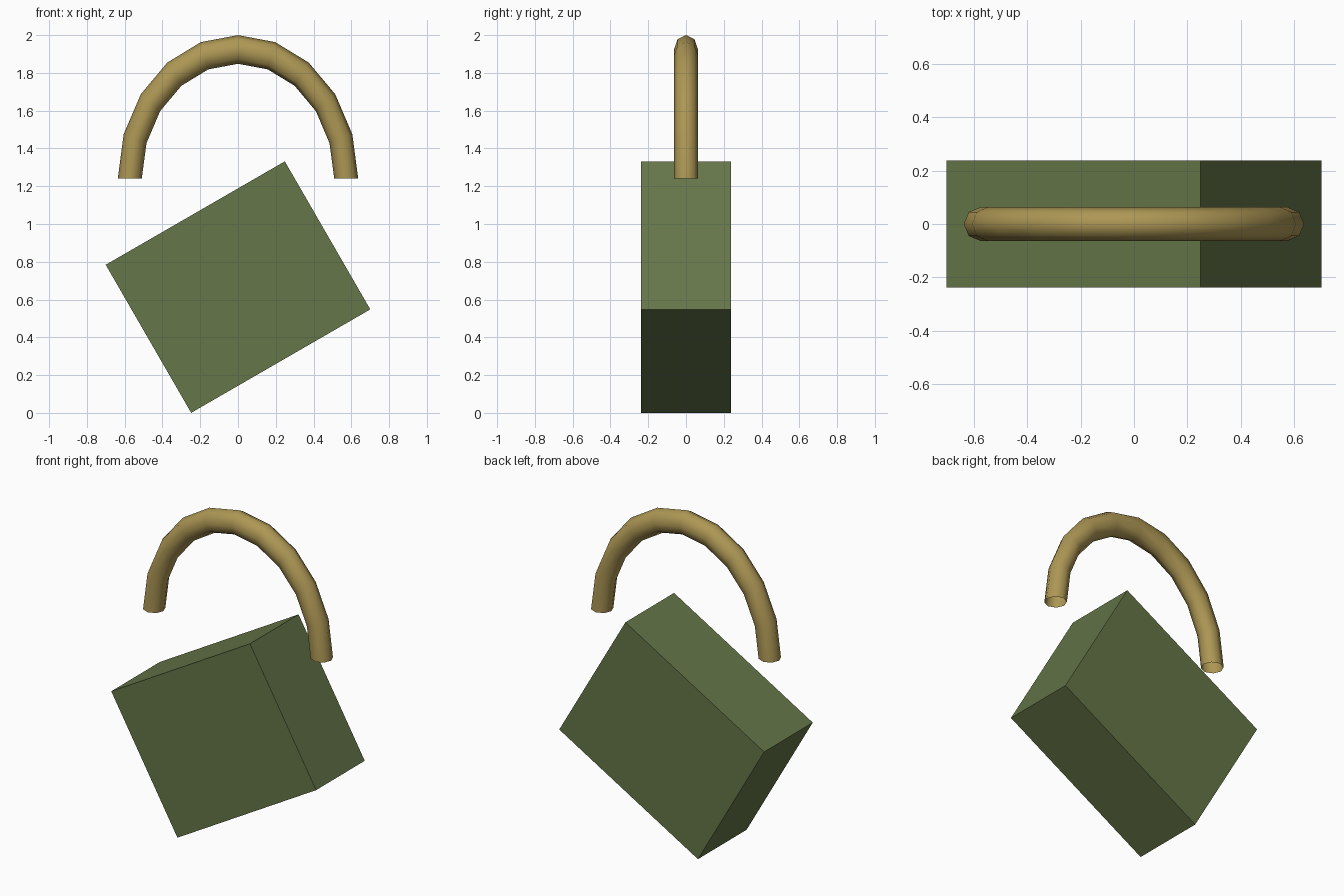
import bpy, bmesh
from math import sin, cos, pi, radians

if "Cube" in bpy.data.objects:
    bpy.data.objects.remove(bpy.data.objects["Cube"])


def material(name, rgb):
    m = bpy.data.materials.new(name)
    m.diffuse_color = (*rgb, 1)
    m.use_nodes = True
    m.node_tree.nodes["Principled BSDF"].inputs["Base Color"].default_value = m.diffuse_color
    return m


def finish(name, bm, mat, smooth=False):
    bmesh.ops.recalc_face_normals(bm, faces=bm.faces)
    me = bpy.data.meshes.new(name)
    bm.to_mesh(me)
    bm.free()
    for p in me.polygons:
        p.use_smooth = smooth
    me.materials.append(mat)
    ob = bpy.data.objects.new(name, me)
    bpy.context.collection.objects.link(ob)
    return ob


# Padlock body: plain box, tilted 30 degrees and resting on its lower edge
bm = bmesh.new()
bmesh.ops.create_cube(bm, size=1)
bmesh.ops.scale(bm, vec=(1.095, 0.475, 0.905), verts=bm.verts)
body = finish("lock_body", bm, material("green", (0.13, 0.18, 0.065)))
body.rotation_euler.y = -radians(30)
body.location.z = 0.666

# Shackle: open-ended half ring, eight-sided tube, stretched upwards
SEGS, SIDES, R, r, STRETCH = 10, 8, 0.573, 0.0635, 1.194
bm = bmesh.new()
rings = []
for i in range(SEGS + 1):
    a = pi * i / SEGS
    ring = []
    for j in range(SIDES):
        b = 2 * pi * j / SIDES
        d = R + r * cos(b)
        ring.append(bm.verts.new((d * cos(a), r * sin(b), STRETCH * d * sin(a))))
    rings.append(ring)
for p, q in zip(rings, rings[1:]):
    for j in range(SIDES):
        k = (j + 1) % SIDES
        bm.faces.new((p[j], p[k], q[k], q[j]))
shackle = finish("shackle", bm, material("brass", (0.42, 0.31, 0.09)), smooth=True)
shackle.location.z = 1.24
